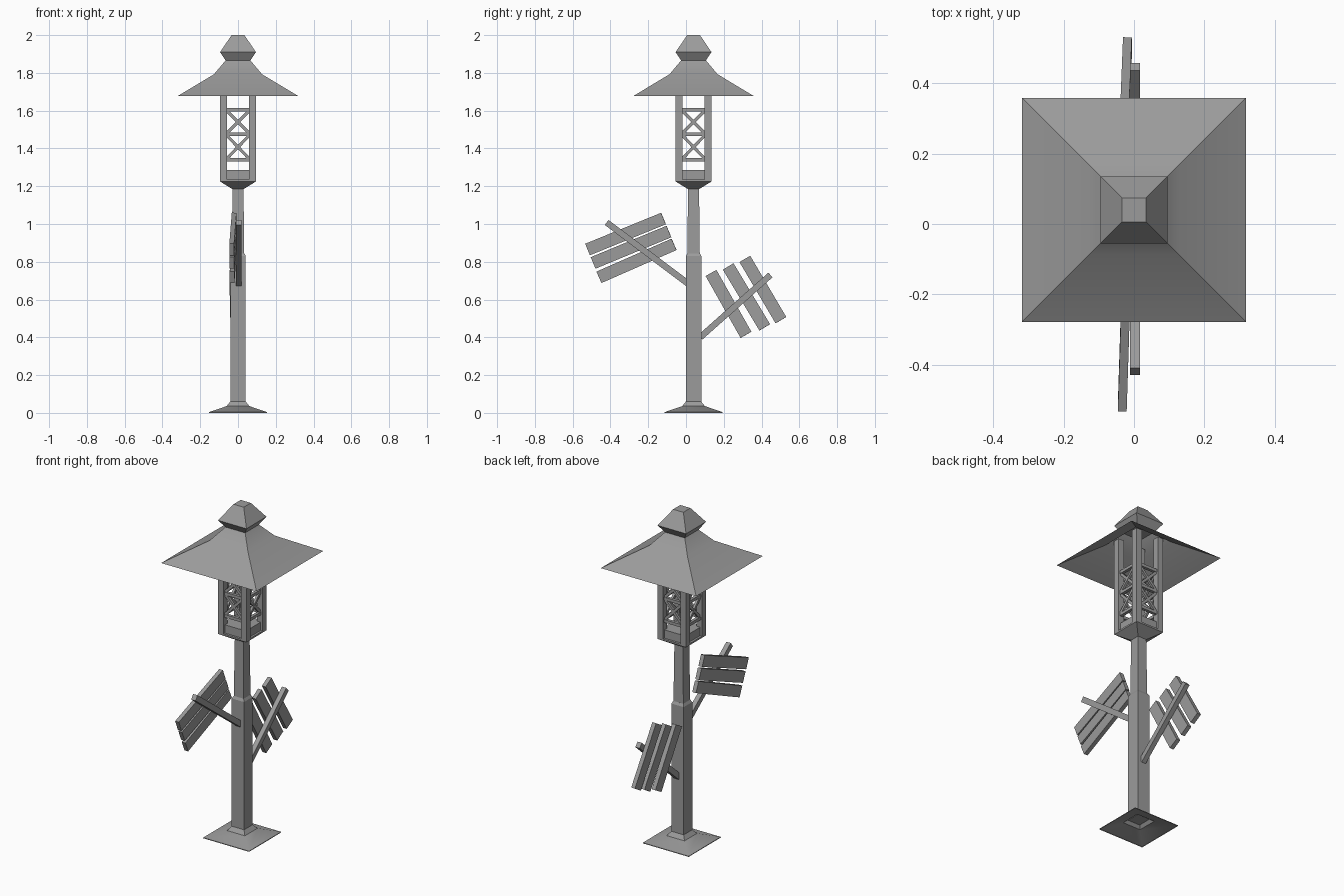
import bpy, bmesh, math
from mathutils import Matrix, Vector

if "Cube" in bpy.data.objects:
    bpy.data.objects.remove(bpy.data.objects["Cube"])

CY = 0.04  # the post axis sits slightly behind the centre

grey = bpy.data.materials.new("weathered grey")
grey.diffuse_color = (0.33, 0.33, 0.33, 1)
grey.use_nodes = True
grey.node_tree.nodes["Principled BSDF"].inputs["Base Color"].default_value = grey.diffuse_color


def finish(name, bm, smooth=False):
    bmesh.ops.recalc_face_normals(bm, faces=bm.faces)
    me = bpy.data.meshes.new(name)
    bm.to_mesh(me)
    bm.free()
    me.materials.append(grey)
    ob = bpy.data.objects.new(name, me)
    bpy.context.collection.objects.link(ob)
    if smooth:
        bpy.ops.object.select_all(action='DESELECT')
        ob.select_set(True)
        bpy.context.view_layer.objects.active = ob
        bpy.ops.object.shade_smooth_by_angle(angle=math.radians(30))
    return ob


def square_loft(name, profile, bottom=True, top=True, smooth=False):
    """Stack square rings given as (half width, height)."""
    bm = bmesh.new()
    rings = [[bm.verts.new((sx * h, CY + sy * h, z))
              for sx, sy in ((-1, -1), (1, -1), (1, 1), (-1, 1))] for h, z in profile]
    for a, b in zip(rings, rings[1:]):
        for i in range(4):
            j = (i + 1) % 4
            bm.faces.new((a[i], a[j], b[j], b[i]))
    if bottom:
        bm.faces.new(rings[0][::-1])
    if top:
        bm.faces.new(rings[-1])
    return finish(name, bm, smooth)


def add_box(bm, size, matrix):
    bmesh.ops.create_cube(bm, size=1, matrix=matrix @ Matrix.Diagonal((*size, 1)))


def bar(bm, a, b, width, depth, side=Vector((1, 0, 0))):
    """Box running from a to b; depth is measured along side."""
    a, b = Vector(a), Vector(b)
    d = (b - a).normalized()
    x = (side - d * side.dot(d)).normalized()
    rot = Matrix((x, d, x.cross(d))).transposed().to_4x4()
    add_box(bm, (depth, (b - a).length, width), Matrix.Translation((a + b) / 2) @ rot)


# Foot and stepped post
square_loft("foot", [(0.153, 0), (0.153, 0.004), (0.06, 0.036), (0.041, 0.06)],
            bottom=False, top=False, smooth=True)
square_loft("lower_post", [(0.041, 0.05), (0.041, 0.83), (0.033, 0.845)])
square_loft("upper_post", [(0.033, 0.83), (0.029, 1.2)])

# Lantern tray, corner posts, lattice
square_loft("lantern_tray", [(0.03, 1.185), (0.095, 1.225), (0.095, 1.235)])
square_loft("lantern_floor_box", [(0.082, 1.23), (0.082, 1.285)])

bm = bmesh.new()
for sx in (-1, 1):
    for sy in (-1, 1):
        add_box(bm, (0.037, 0.037, 0.59),
                Matrix.Translation((sx * 0.0765, CY + sy * 0.0765, 1.52)))
finish("lantern_corner_posts", bm)

for k, side_name in enumerate(("front", "right", "back", "left")):
    bm = bmesh.new()
    n = Vector((0, 1, 0))
    for z in (1.34, 1.475, 1.605):
        bar(bm, (-0.062, -0.077, z), (0.062, -0.077, z), 0.018, 0.018, n)
    for z0, z1 in ((1.345, 1.47), (1.48, 1.60)):
        bar(bm, (-0.06, -0.077, z0), (0.06, -0.077, z1), 0.016, 0.014, n)
        bar(bm, (-0.06, -0.075, z1), (0.06, -0.075, z0), 0.016, 0.014, n)
    bmesh.ops.transform(bm, verts=bm.verts, matrix=Matrix.Translation((0, CY, 0))
                        @ Matrix.Rotation(k * math.pi / 2, 4, 'Z'))
    finish(side_name + "_lattice", bm)

# Flared roof and its cap
square_loft("roof", [(0.318, 1.678), (0.127, 1.793), (0.065, 1.867)],
            bottom=False, top=False, smooth=True)
square_loft("roof_cap", [(0.065, 1.865), (0.095, 1.91), (0.034, 2.0)])


# Plank signs, each carried by a slanted stick
def sign(name, stick, planks, length, yaw):
    bm = bmesh.new()
    bar(bm, (0.003, *stick[0]), (0.003, *stick[1]), 0.033, 0.029)
    finish(name + "_stick", bm)
    bm = bmesh.new()
    mid_y = planks[1][0]
    for y, z, angle in planks:
        a = math.radians(angle)
        dy, dz = math.cos(a) * length / 2, math.sin(a) * length / 2
        ends = [(-0.026 + yaw * (y + s * dy - mid_y), y + s * dy, z + s * dz) for s in (-1, 1)]
        bar(bm, *ends, 0.066, 0.025)
    finish(name + "_planks", bm)


sign("front_sign", ((-0.42, 1.008), (0.01, 0.685)),
     ((-0.32, 0.947, 22.2), (-0.291, 0.877, 22.5), (-0.262, 0.805, 23.7)), 0.434, 0.032)
sign("back_sign", ((0.075, 0.4), (0.447, 0.73)),
     ((0.225, 0.577, -60.5), (0.32, 0.614, -59), (0.407, 0.653, -59.5)), 0.376, 0.04)
